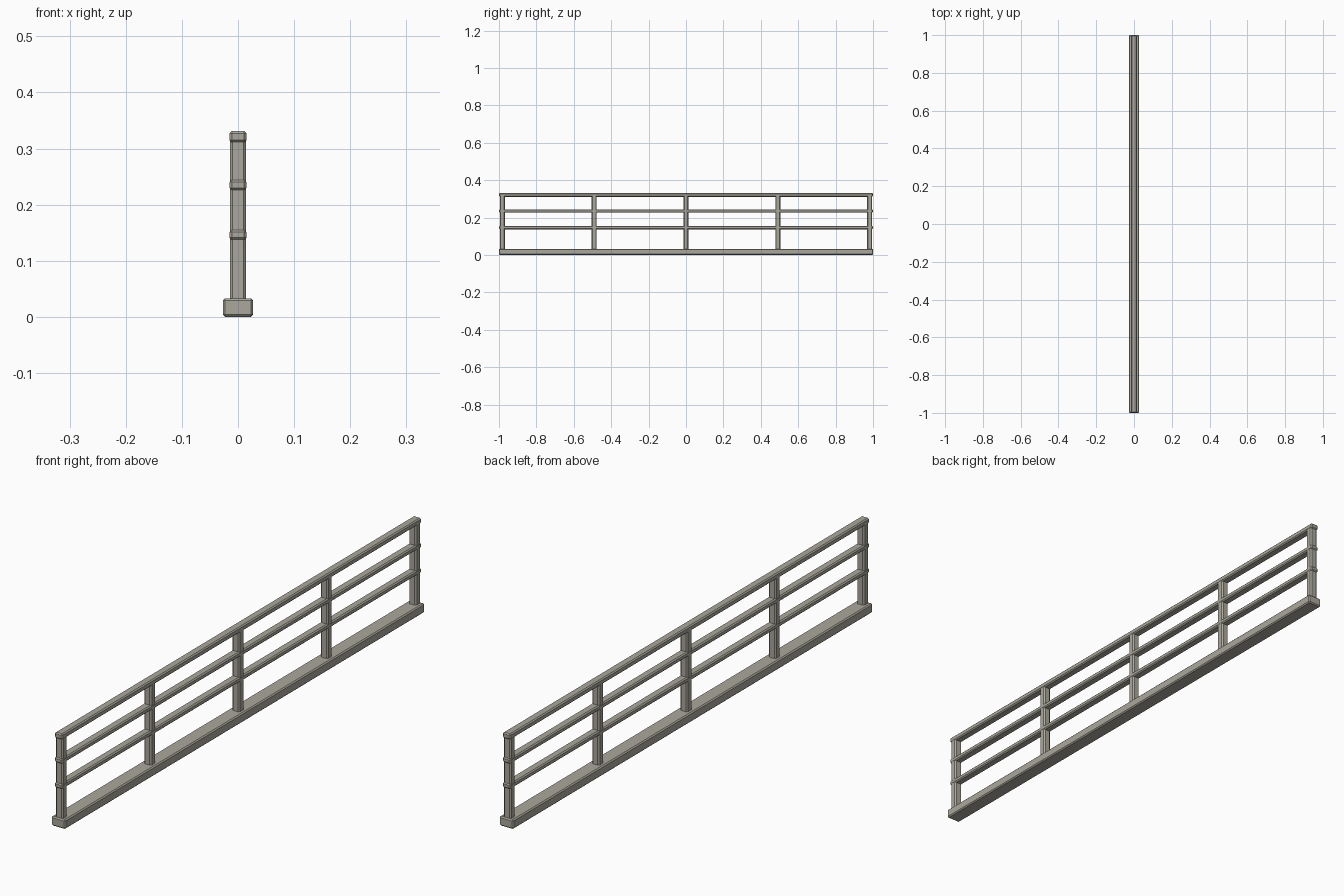
import bpy

default = bpy.data.objects.get("Cube")
if default:
    bpy.data.objects.remove(default, do_unlink=True)

# Single warm grey paint
paint = bpy.data.materials.new("warm_grey")
paint.use_nodes = True
colour = (0.41, 0.39, 0.335, 1)
paint.diffuse_color = colour
paint.node_tree.nodes["Principled BSDF"].inputs["Base Color"].default_value = colour


def bar(name, size, y, bottom, chamfer):
    """Chamfered box centred on x, resting at the given height."""
    bpy.ops.mesh.primitive_cube_add(size=1, location=(0, y, bottom + size[2] / 2))
    obj = bpy.context.object
    obj.name = name
    obj.scale = size
    bpy.ops.object.transform_apply(location=False, rotation=False, scale=True)
    bevel = obj.modifiers.new("chamfer", 'BEVEL')
    bevel.width = chamfer
    bevel.segments = 1
    obj.data.materials.append(paint)
    return obj


# Kerb along the ground
bar("base_kerb", (0.054, 2.0, 0.033), 0, 0, 0.004)

# Five evenly spaced posts
for i in range(5):
    bar(f"post_{i + 1}", (0.029, 0.027, 0.31), (i - 2) * 0.491, 0.02, 0.005)

# Horizontal rails running through the posts
for name, bottom, height in (("lower_rail", 0.137, 0.018),
                             ("middle_rail", 0.226, 0.018),
                             ("top_rail", 0.311, 0.02)):
    bar(name, (0.03, 1.998, height), 0, bottom, 0.004)
